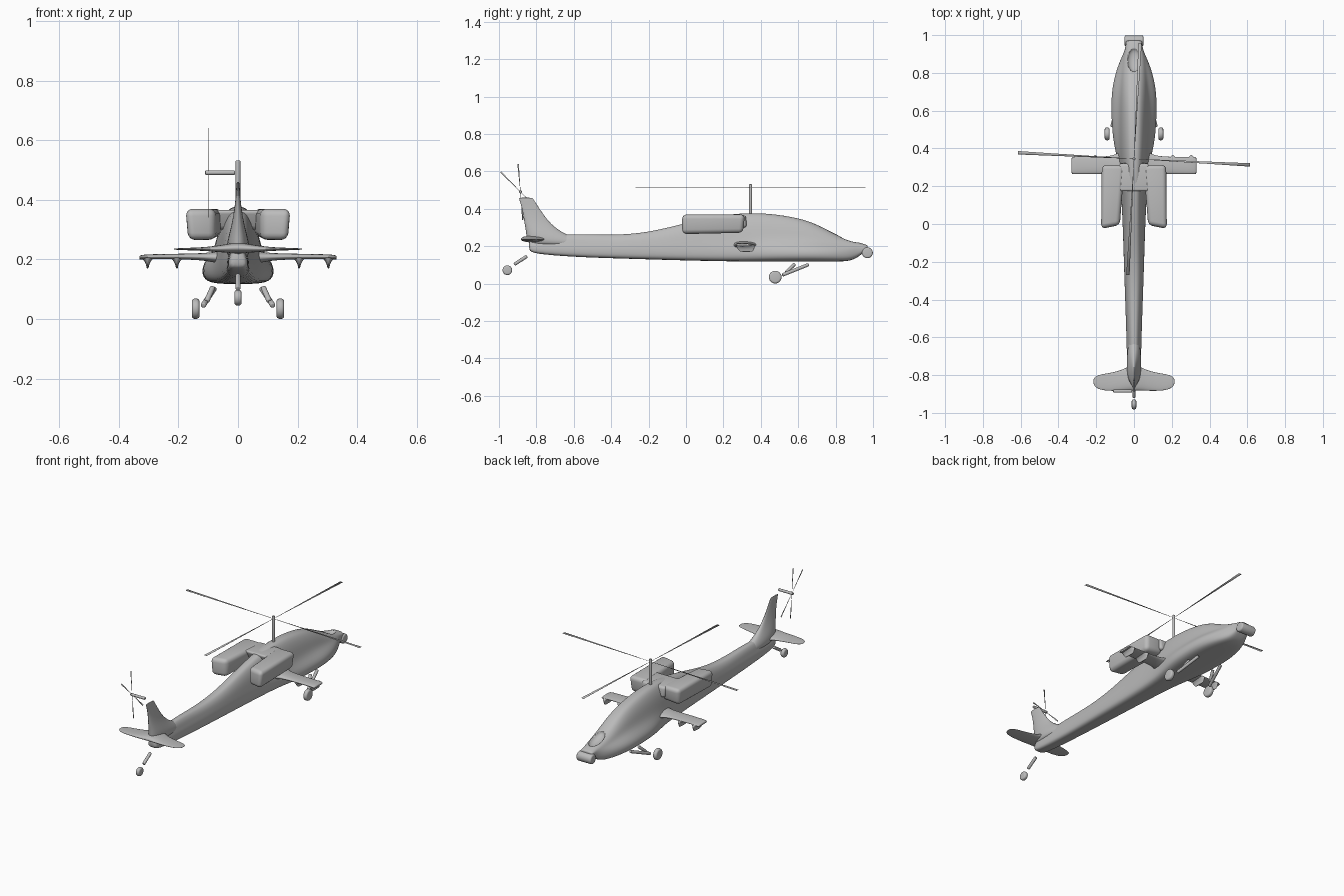
import bpy, bmesh, math
from mathutils import Vector

cube = bpy.data.objects.get("Cube")
if cube:
    bpy.data.objects.remove(cube, do_unlink=True)

grey = bpy.data.materials.new("body_grey")
grey.use_nodes = True
COLOR = (0.5, 0.5, 0.5, 1)
grey.diffuse_color = COLOR
grey.node_tree.nodes["Principled BSDF"].inputs["Base Color"].default_value = COLOR


def finish(name, bm, subdiv=0, bevel=0.0):
    bmesh.ops.recalc_face_normals(bm, faces=bm.faces)
    for f in bm.faces:
        f.smooth = True
    me = bpy.data.meshes.new(name)
    bm.to_mesh(me)
    bm.free()
    me.materials.append(grey)
    ob = bpy.data.objects.new(name, me)
    bpy.context.collection.objects.link(ob)
    if bevel:
        m = ob.modifiers.new("Bevel", "BEVEL")
        m.width, m.segments, m.limit_method = bevel, 4, "ANGLE"
    if subdiv:
        m = ob.modifiers.new("Subdivision", "SUBSURF")
        m.levels = m.render_levels = subdiv
    return ob


def loft(name, rings, subdiv=2):
    """Skin a list of closed rings and cap both ends."""
    bm = bmesh.new()
    vs = [[bm.verts.new(p) for p in ring] for ring in rings]
    n = len(rings[0])
    for a, b in zip(vs, vs[1:]):
        for i in range(n):
            j = (i + 1) % n
            bm.faces.new((a[i], a[j], b[j], b[i]))
    bm.faces.new(vs[0])
    bm.faces.new(vs[-1])
    return finish(name, bm, subdiv)


def foil(name, axis, stations):
    """Lens-shaped sections along x or z: (position, y back, y front, offset, half thickness)."""
    rings = []
    lens = [(0, 0), (.08, .7), (.4, 1), (.9, .6), (1, 0), (.9, -.6), (.4, -1), (.08, -.7)]
    for s, y0, y1, c, t in stations:
        ring = []
        for u, w in lens:
            y, o = y0 + u * (y1 - y0), c + w * t
            ring.append((s, y, o) if axis == "x" else (o, y, s))
        rings.append(ring)
    return loft(name, rings)


def rod(name, a, b, r, bevel):
    """Round-edged cylinder between two points."""
    a, b = Vector(a), Vector(b)
    bm = bmesh.new()
    bmesh.ops.create_cone(bm, cap_ends=True, segments=24, radius1=r, radius2=r, depth=(b - a).length)
    rot = (b - a).to_track_quat("Z", "Y").to_matrix().to_4x4()
    bmesh.ops.transform(bm, matrix=rot, verts=bm.verts)
    bmesh.ops.translate(bm, vec=(a + b) / 2, verts=bm.verts)
    return finish(name, bm, 0, bevel)


def box(name, corners, bevel):
    """Eight-cornered block: bottom four corners, then top four."""
    bm = bmesh.new()
    v = [bm.verts.new(c) for c in corners]
    for q in ((0, 1, 2, 3), (4, 5, 6, 7), (0, 1, 5, 4), (1, 2, 6, 5), (2, 3, 7, 6), (3, 0, 4, 7)):
        bm.faces.new([v[i] for i in q])
    return finish(name, bm, 0, bevel)


def blade(name, root, direction, across, length, w0, w1):
    """Thin plate that widens towards its tip."""
    root, d, n = Vector(root), Vector(direction).normalized(), Vector(across)
    s, tip = d.cross(n), root + d * length
    base = [root - s * w0, root + s * w0, tip + s * w1, tip - s * w1]
    return box(name, [p - n * .0006 for p in base] + [p + n * .0006 for p in base], 0)


# Fuselage: y, bottom, top, shoulder height, lower and upper half width
stations = [
    (-.84, .18, .235, .21, .025, .02), (-.82, .16, .25, .21, .035, .028),
    (-.6, .143, .268, .21, .04, .033), (-.4, .136, .258, .21, .047, .04),
    (-.2, .13, .272, .21, .054, .048), (0, .124, .325, .21, .06, .054),
    (.2, .12, .368, .21, .07, .06), (.33, .118, .378, .21, .085, .072),
    (.45, .118, .375, .21, .115, .078), (.6, .118, .352, .21, .122, .078),
    (.7, .118, .318, .21, .12, .074), (.8, .118, .262, .205, .1, .066),
    (.88, .12, .232, .2, .068, .055), (.925, .145, .22, .2, .046, .044),
    (.965, .18, .208, .195, .042, .042), (.972, .187, .203, .195, .04, .04)]
rings = []
for y, zb, zt, zs, wl, wu in stations:
    low, up = zs - zb, zt - zs
    half = [(.7 * wl, zb), (wl, zb + .2 * low), (wl, zb + .75 * low), (wu, zs + .15 * up),
            (wu * .85, zs + .6 * up), (wu * .45, zt)]
    rings.append([(0, y, zb)] + [(x, y, z) for x, z in half] + [(0, y, zt)]
                 + [(-x, y, z) for x, z in reversed(half)])
fuselage = loft("fuselage", rings)

# Sunken window opening in the nose, cut with an ellipsoid
bm = bmesh.new()
bmesh.ops.create_uvsphere(bm, u_segments=24, v_segments=12, radius=1)
cutter = finish("nose_cutter", bm)
cutter.scale = (.036, .065, .025)
cutter.rotation_euler.x = -.33
cutter.location = (0, .868, .24)
cut = fuselage.modifiers.new("Nose opening", "BOOLEAN")
cut.operation, cut.solver, cut.object = "DIFFERENCE", "EXACT", cutter
bpy.context.view_layer.update()
deps = bpy.context.evaluated_depsgraph_get()
carved = bpy.data.meshes.new_from_object(fuselage.evaluated_get(deps))
fuselage.modifiers.clear()
fuselage.data = carved
bpy.data.objects.remove(cutter, do_unlink=True)

# Roof fairing joining the engines
box("roof_fairing", [(-.09, .2, .3), (.09, .2, .3), (.075, .325, .3), (-.075, .325, .3),
                     (-.1, .17, .366), (.1, .17, .366), (.08, .32, .366), (-.08, .32, .366)], .015)

# Tail fin and stabiliser
foil("tail_fin", "z", [
    (.2, -.85, -.5, 0, .04), (.24, -.86, -.58, 0, .045), (.28, -.86, -.67, 0, .035),
    (.33, -.868, -.73, 0, .02), (.4, -.878, -.78, 0, .009), (.455, -.895, -.815, 0, .006),
    (.46, -.895, -.82, 0, .004)])
half = [(.217, -.85, -.815, .235, .002), (.19, -.88, -.795, .235, .004),
        (.12, -.887, -.785, .235, .006), (.05, -.885, -.765, .236, .014)]
foil("stabiliser", "x", half + [(0, -.885, -.73, .24, .022)]
     + [(-s, *rest) for s, *rest in reversed(half)])

for side, s in (("left", 1), ("right", -1)):
    # Engine nacelle
    box(side + "_engine", [
        (s * .075, -.005, .265), (s * .167, -.025, .265), (s * .165, .305, .27), (s * .05, .305, .28),
        (s * .075, -.005, .37), (s * .176, -.025, .37), (s * .172, .315, .37), (s * .05, .315, .37)], .024)
    # Stub wing and pylons
    foil(side + "_wing", "x", [
        (s * .03, .23, .42, .205, .03), (s * .085, .262, .375, .208, .018), (s * .14, .262, .358, .21, .011),
        (s * .31, .262, .358, .21, .009), (s * .328, .263, .357, .207, .008), (s * .331, .265, .355, .205, .006)])
    for i, x in enumerate((.205, .303)):
        foil(f"{side}_pylon_{i}", "z", [
            (.212, .265, .365, s * x, .036), (.203, .265, .37, s * x, .02), (.19, .27, .37, s * x, .008),
            (.174, .285, .36, s * x, .004), (.17, .29, .355, s * x, .003)])
    # Landing gear
    rod(side + "_wheel", (s * .129, .477, .035), (s * .155, .477, .035), .034, .01)
    rod(side + "_long_strut", (s * .08, .655, .102), (s * .117, .515, .046), .009, .004)
    rod(side + "_short_strut", (s * .085, .582, .106), (s * .105, .535, .06), .009, .004)

# Tail wheel and nose sensor drum
rod("tail_wheel", (-.012, -.955, .072), (.012, -.955, .072), .026, .009)
rod("tail_strut", (0, -.918, .103), (0, -.85, .147), .009, .004)
rod("nose_sensor", (-.05, .97, .165), (.05, .97, .165), .029, .009)

# Main rotor
rod("rotor_mast", (0, .345, .35), (0, .345, .532), .008, .004)
for i in range(4):
    a = math.radians(-3 + 90 * i)
    blade(f"rotor_blade_{i}", (0, .345, .515), (math.cos(a), math.sin(a), 0), (0, 0, 1), .615, .0005, .009)

# Tail rotor with scissored blades
rod("tail_rotor_hub", (-.11, -.885, .491), (-.01, -.885, .491), .008, .004)
for i, (dy, dz) in enumerate(((-.11, .11), (-.012, .14), (.11, -.11), (.012, -.14))):
    blade(f"tail_rotor_blade_{i}", (-.1, -.885, .491), (0, dy, dz), (1, 0, 0), .15, .0005, .004)
